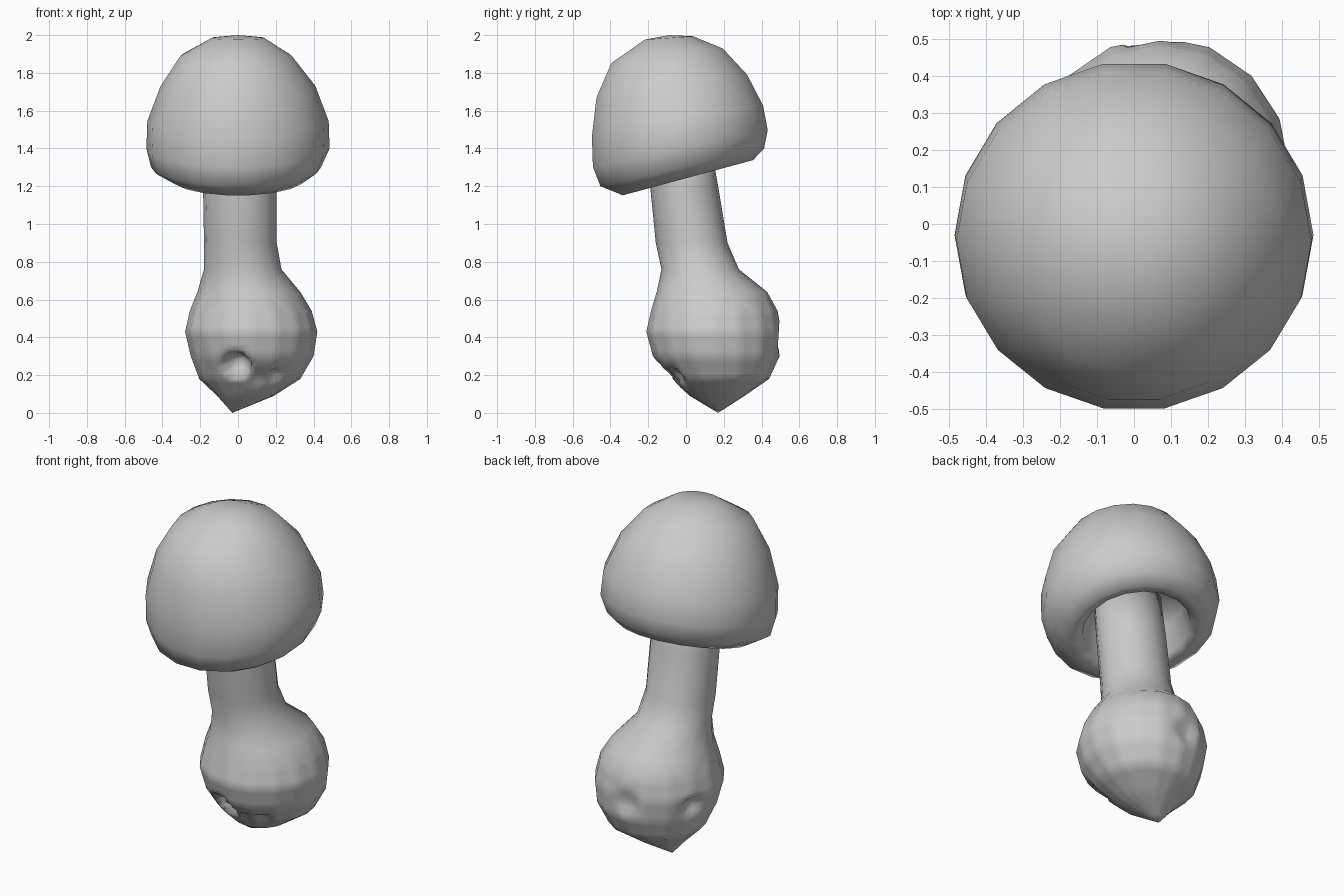
import bpy, bmesh
from math import cos, sin, tau
from mathutils import Vector

old = bpy.data.objects.get("Cube")
if old:
    bpy.data.objects.remove(old, do_unlink=True)

grey = bpy.data.materials.new("light_grey")
grey.use_nodes = True
grey.diffuse_color = (0.6, 0.6, 0.6, 1)
grey.node_tree.nodes["Principled BSDF"].inputs["Base Color"].default_value = (0.6, 0.6, 0.6, 1)


def loft(rings, sides, start=None, end=None):
    """Skin tilted elliptical rings (cx, cy, cz, rx, ry, slope along y), with optional end points."""
    bm = bmesh.new()
    loops = []
    for cx, cy, cz, rx, ry, slope in rings:
        loops.append([bm.verts.new((cx + rx * cos(tau * i / sides),
                                    cy + ry * sin(tau * i / sides),
                                    cz + slope * ry * sin(tau * i / sides)))
                      for i in range(sides)])
    for a, b in zip(loops, loops[1:]):
        for i in range(sides):
            j = (i + 1) % sides
            bm.faces.new((a[i], a[j], b[j], b[i]))
    for loop, tip in ((loops[0], start), (loops[-1], end)):
        if tip:
            point = bm.verts.new(tip)
            for i in range(sides):
                bm.faces.new((loop[i], loop[(i + 1) % sides], point))
        else:
            bm.faces.new(loop)
    bmesh.ops.recalc_face_normals(bm, faces=bm.faces)
    return bm


def finish(bm, name):
    mesh = bpy.data.meshes.new(name)
    bm.to_mesh(mesh)
    bm.free()
    mesh.materials.append(grey)
    for face in mesh.polygons:
        face.use_smooth = True
    obj = bpy.data.objects.new(name, mesh)
    bpy.context.collection.objects.link(obj)
    return obj


# Cap: hollow underside, thick rim, then the forward-leaning dome
cap = loft([
    (0.01, -0.02, 1.47, 0.15, 0.14, 0.2),
    (0.0, 0.0, 1.41, 0.27, 0.26, 0.22),
    (0.0, 0.02, 1.265, 0.30, 0.28, 0.26),
    (0.0, 0.01, 1.245, 0.36, 0.35, 0.27),
    (-0.01, -0.02, 1.30, 0.45, 0.44, 0.23),
    (0.0, -0.03, 1.40, 0.485, 0.47, 0.21),
    (0.0, -0.045, 1.545, 0.48, 0.46, 0.18),
    (0.0, -0.075, 1.73, 0.41, 0.405, 0.15),
    (-0.01, -0.10, 1.89, 0.295, 0.30, 0.13),
    (0.0, -0.09, 1.985, 0.14, 0.13, 0.07),
], 18, end=(0.0, -0.09, 2.0))
finish(cap, "mushroom_cap")

# Stem: spans (height, left, right, front, back), swelling into a bulb
spans = [
    (0.09, -0.11, 0.19, 0.02, 0.31),
    (0.18, -0.205, 0.33, -0.08, 0.44),
    (0.30, -0.25, 0.40, -0.175, 0.495),
    (0.43, -0.28, 0.42, -0.21, 0.505),
    (0.54, -0.255, 0.39, -0.185, 0.485),
    (0.64, -0.215, 0.33, -0.155, 0.43),
    (0.76, -0.18, 0.23, -0.13, 0.28),
    (0.90, -0.18, 0.205, -0.16, 0.22),
    (1.20, -0.185, 0.205, -0.19, 0.17),
    (1.48, -0.185, 0.20, -0.22, 0.12),
]
stem = loft([((a + b) / 2, (c + d) / 2, z, (b - a) / 2, (d - c) / 2, 0)
             for z, a, b, c, d in spans], 16, start=(-0.03, 0.17, 0.0))

# Extra detail on the bulb, then press in the small pits
low = [e for e in stem.edges if all(v.co.z < 0.6 for v in e.verts)]
bmesh.ops.subdivide_edges(stem, edges=low, cuts=3, use_grid_fill=True)
core = Vector((0.07, 0.15, 0.40))
pits = [((-0.01, -0.12, 0.25), 0.085, 0.10),
        ((0.20, -0.06, 0.18), 0.06, 0.04),
        ((0.10, -0.07, 0.19), 0.07, 0.02),
        ((-0.25, 0.28, 0.37), 0.07, 0.05),
        ((0.05, 0.49, 0.40), 0.08, 0.03)]
for centre, radius, depth in pits:
    centre = Vector(centre)
    inward = (core - centre).normalized()
    for v in stem.verts:
        t = (v.co - centre).length / radius
        if t < 1:
            v.co += inward * depth * (1 - t * t)
finish(stem, "mushroom_stem")
